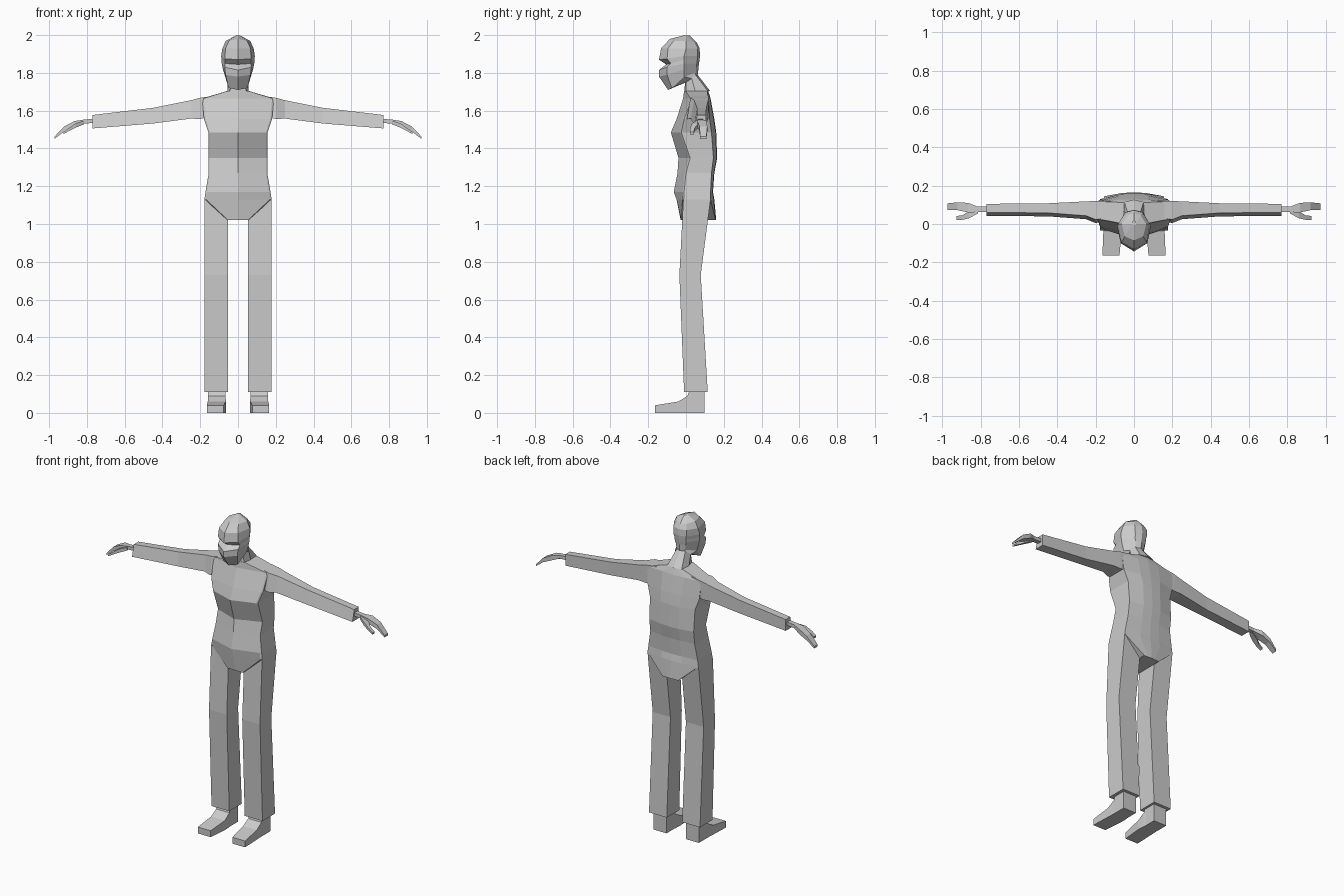
import bpy, bmesh

grey = bpy.data.materials.new("light_grey")
grey.diffuse_color = (0.6, 0.6, 0.6, 1)


def loft(name, rings):
    """Skin a stack of equal-length rings, cap both ends, keep flat faces."""
    bm = bmesh.new()
    rows = [[bm.verts.new(p) for p in r] for r in rings]
    n = len(rows[0])
    for a, b in zip(rows, rows[1:]):
        for i in range(n):
            j = (i + 1) % n
            bm.faces.new((a[i], a[j], b[j], b[i]))
    bm.faces.new(rows[0])
    bm.faces.new(rows[-1])
    bmesh.ops.remove_doubles(bm, verts=bm.verts[:], dist=1e-4)
    bmesh.ops.recalc_face_normals(bm, faces=bm.faces[:])
    me = bpy.data.meshes.new(name)
    bm.to_mesh(me)
    bm.free()
    me.materials.append(grey)
    ob = bpy.data.objects.new(name, me)
    bpy.context.collection.objects.link(ob)
    return ob


def pair(name, rings):
    """Loft a limb part on +x and its mirror image on -x."""
    for side, s in (("left", 1), ("right", -1)):
        loft(f"{side}_{name}", [[(s * x, y, z) for x, y, z in r] for r in rings])


def mirrored(half):
    """Close a half ring whose first and last points lie on x = 0."""
    return half + [(-x, y, z) for x, y, z in half[-2:0:-1]]


def box_x(x, y0, y1, z0, z1, slant=0.0):
    return [(x, y0, z0), (x, y1, z0), (x, y1, z1), (x, y0 + slant, z1)]


# Torso: z, half width, front centre, front side, back side, back centre
torso = [
    (1.02, .055, -.025, -.022, .157, .160),
    (1.13, .178, -.050, -.012, .130, .150),
    (1.17, .172, -.065, -.010, .130, .143),
    (1.27, .155, -.045, .000, .135, .150),
    (1.35, .155, -.040, .022, .145, .165),
    (1.485, .157, -.080, -.025, .135, .160),
    (1.555, .180, -.050, -.010, .125, .150),
    (1.665, .190, -.015, .030, .118, .130),
    (1.705, .055, -.010, .005, .112, .118),
]
loft("torso", [mirrored([(0, fc, z), (w * .95, fs - .006, z), (w, fs, z),
                         (w, bs, z), (w * .4, bc - .003, z), (0, bc, z)])
               for z, w, fc, fs, bs, bc in torso])

# Neck and head: front (y, z), front side (x, y, z), side (x, y, z), back (x, y, z)
head = [
    ((-.010, 1.69), (.045, .000, 1.69), (.055, .05, 1.70), (.05, .115, 1.705)),
    ((-.005, 1.75), (.035, .000, 1.75), (.055, .03, 1.77), (.03, .050, 1.790)),
    ((-.095, 1.71), (.050, -.075, 1.72), (.068, -.01, 1.78), (.03, .052, 1.800)),
    ((-.143, 1.78), (.066, -.100, 1.79), (.080, -.01, 1.82), (.035, .054, 1.83)),
    ((-.143, 1.815), (.070, -.100, 1.83), (.086, -.01, 1.85), (.04, .057, 1.85)),
    ((-.105, 1.845), (.070, -.080, 1.85), (.088, -.01, 1.87), (.04, .060, 1.87)),
    ((-.143, 1.870), (.070, -.100, 1.875), (.089, -.01, 1.89), (.045, .062, 1.89)),
    ((-.132, 1.930), (.066, -.095, 1.93), (.083, .00, 1.93), (.045, .060, 1.93)),
    ((-.085, 1.980), (.048, -.065, 1.97), (.064, .00, 1.97), (.035, .045, 1.96)),
    ((-.005, 2.000), (.010, -.005, 1.998), (.012, .00, 1.997), (.01, .008, 1.997)),
]
loft("head", [mirrored([(0, *f), fs, s, b, (0, b[1] + .012, b[2])])
              for f, fs, s, b in head])

# Sleeved arms: x, y range, z range
arm = [(.12, .020, .120, 1.575, 1.680), (.20, .005, .120, 1.556, 1.668),
       (.25, .025, .118, 1.558, 1.655), (.45, .040, .108, 1.532, 1.615),
       (.77, .042, .105, 1.506, 1.577)]
pair("arm", [box_x(*a, slant=.018) for a in arm])

# Wrist and curved hand
hand = [(.755, .062, .090, 1.535, 1.558), (.82, .062, .092, 1.532, 1.552),
        (.865, .060, .110, 1.515, 1.545), (.92, .072, .113, 1.490, 1.517),
        (.972, .074, .108, 1.450, 1.462)]
pair("hand", [box_x(*h) for h in hand])

# Thumb
thumb = [(.815, .055, .080, 1.528, 1.548), (.86, .030, .068, 1.510, 1.532),
         (.895, .022, .045, 1.492, 1.508), (.925, .022, .042, 1.475, 1.486)]
pair("thumb", [box_x(*t) for t in thumb])

# Trouser legs: z, front y, back y
leg = [(.11, -.010, .115), (.73, -.035, .078), (1.13, -.014, .130)]
pair("leg", [[(.054, a, z), (.178, a, z), (.178, b, z), (.054, b, z)]
             for z, a, b in leg])

# Shoes: y, x range, top height
shoe = [(.097, .068, .158, .125), (.020, .068, .158, .125),
        (.008, .066, .158, .090), (-.040, .064, .160, .060),
        (-.165, .076, .165, .040)]
pair("shoe", [[(a, y, 0), (b, y, 0), (b, y, h), (a, y, h)]
              for y, a, b, h in shoe])
